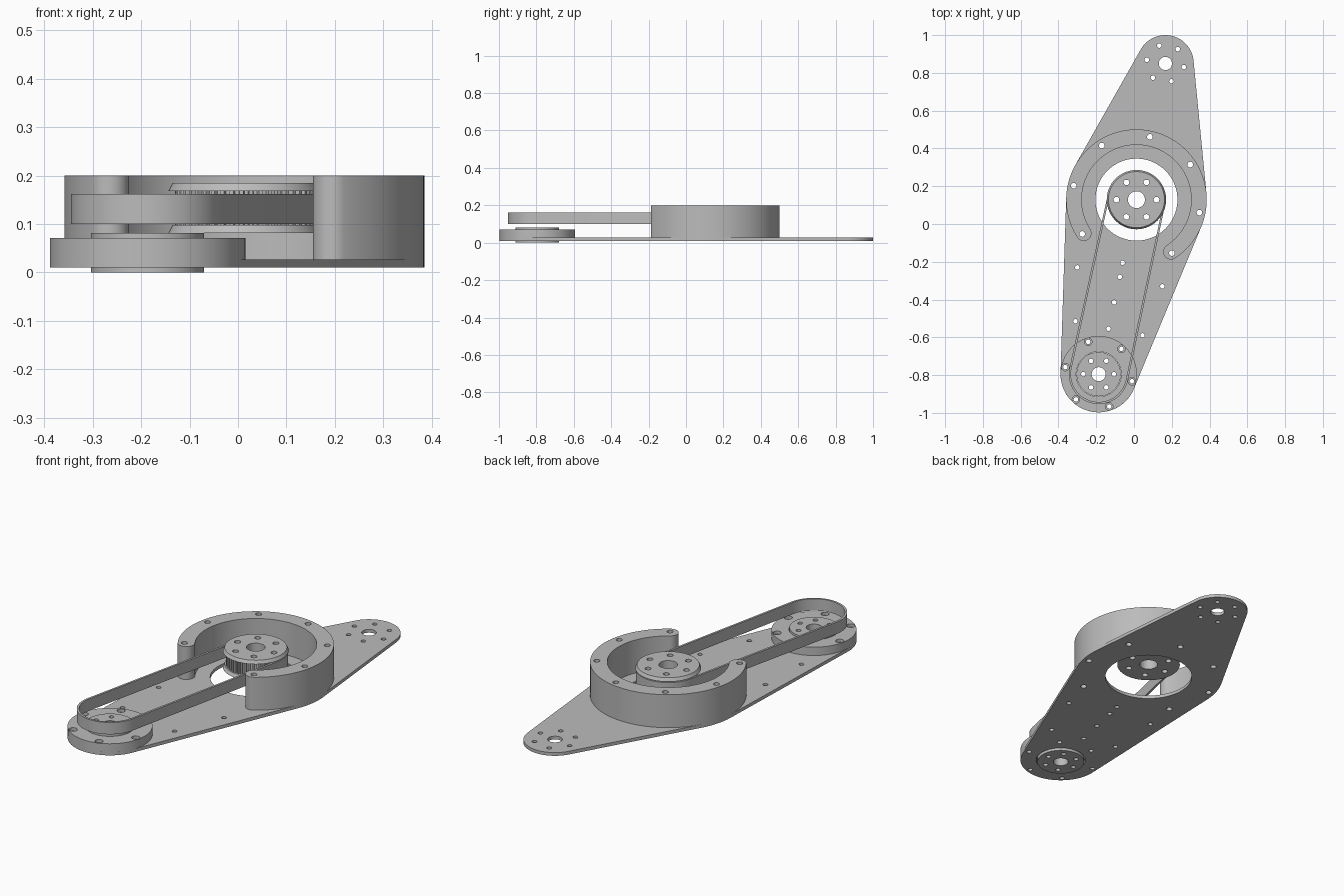
import bpy, bmesh, math
from mathutils.geometry import convex_hull_2d

cube = bpy.data.objects.get("Cube")
if cube:
    bpy.data.objects.remove(cube, do_unlink=True)

grey = bpy.data.materials.new("machined grey")
grey.use_nodes = True
COLOUR = (0.5, 0.5, 0.5, 1)
grey.diffuse_color = COLOUR
grey.node_tree.nodes["Principled BSDF"].inputs["Base Color"].default_value = COLOUR

MAIN = (0.013, 0.129)    # drive pulley axis
HUB = (-0.187, -0.795)   # bearing hub axis
TIP = (0.166, 0.85)      # far mount axis


def arc(centre, radius, start=0, end=360, count=96):
    """Points along an arc; a full turn leaves out the repeated last point."""
    steps = count if abs(end - start) >= 360 else count - 1
    angles = [math.radians(start + (end - start) * i / steps) for i in range(count)]
    return [(centre[0] + radius * math.cos(a), centre[1] + radius * math.sin(a)) for a in angles]


def hole(centre, radius):
    return arc(centre, radius, count=20)


def bolt_circle(centre, radius, start, count, step=60):
    return arc(centre, radius, start, start + step * (count - 1), count) if step * (count - 1) < 360 else []


def hull(*circles):
    points = [p for c, r in circles for p in arc(c, r, count=128)]
    return [points[i] for i in convex_hull_2d(points)]


def plate(name, loops, bottom, top, chamfer=None):
    """Extrude an outline with holes; chamfer = (centre, reach, scale) narrows the top rim."""
    curve = bpy.data.curves.new(name, "CURVE")
    curve.dimensions = "2D"
    curve.fill_mode = "BOTH"
    curve.extrude = (top - bottom) / 2
    for loop in loops:
        spline = curve.splines.new("POLY")
        spline.points.add(len(loop) - 1)
        for point, (x, y) in zip(spline.points, loop):
            point.co = (x, y, 0, 1)
        spline.use_cyclic_u = True
    obj = bpy.data.objects.new(name, curve)
    bpy.context.collection.objects.link(obj)
    bpy.ops.object.select_all(action="DESELECT")
    obj.select_set(True)
    bpy.context.view_layer.objects.active = obj
    bpy.ops.object.convert(target="MESH")
    obj = bpy.context.view_layer.objects.active

    bm = bmesh.new()
    bm.from_mesh(obj.data)
    bmesh.ops.remove_doubles(bm, verts=bm.verts, dist=0.00005)
    bmesh.ops.recalc_face_normals(bm, faces=bm.faces)
    for v in bm.verts:
        if chamfer and v.co.z > 0:
            (cx, cy), reach, scale = chamfer
            if math.hypot(v.co.x - cx, v.co.y - cy) > reach:
                v.co.x = cx + (v.co.x - cx) * scale
                v.co.y = cy + (v.co.y - cy) * scale
        v.co.z += (bottom + top) / 2
    bm.to_mesh(obj.data)
    bm.free()
    obj.data.materials.clear()
    obj.data.materials.append(grey)
    bpy.ops.object.shade_smooth_by_angle(angle=math.radians(30))
    return obj


# Bolt patterns shared by stacked parts
guard_bolts = bolt_circle(MAIN, 0.34, -56.5, 7, 44.8)
hub_bolts = bolt_circle(HUB, 0.18, 48, 6)
tip_bolts = bolt_circle(TIP, 0.1, -11, 6)
spare_holes = [(-0.3, -0.23), (-0.31, -0.515), (-0.06, -0.205), (-0.075, -0.28),
               (-0.105, -0.415), (-0.135, -0.555), (0.15, -0.33), (0.045, -0.59)]

# Base plate
small = [hole(p, 0.012) for p in tip_bolts + spare_holes + hub_bolts]
guard_holes = [hole(p, 0.015) for p in guard_bolts]
plate("base_plate",
      [hull((HUB, 0.202), (MAIN, 0.372), (TIP, 0.15)), arc(MAIN, 0.217),
       arc(HUB, 0.123), arc(TIP, 0.035, count=40)] + small + guard_holes, 0.01, 0.027)

# C-shaped guard wall with rounded ends
START, END = -56.5, 212.5
end_a, end_b = arc(MAIN, 0.331, START, END, 2)
outline = (arc(MAIN, 0.372, START, END)
           + arc(end_b, 0.041, END, END + 180, 24)[1:-1]
           + arc(MAIN, 0.29, END, START)
           + arc(end_a, 0.041, START + 180, START + 360, 24)[1:-1])
plate("guard_wall", [outline] + guard_holes, 0.027, 0.2)

# Bearing housing, with counterbored bolt holes
for name, radius, low, high in (("housing_base", 0.012, 0.027, 0.055),
                                ("housing_top", 0.02, 0.055, 0.071)):
    plate(name, [arc(HUB, 0.202), arc(HUB, 0.119)] + [hole(p, radius) for p in hub_bolts], low, high)

# Bearing disc turning inside the housing
plate("bearing_disc",
      [arc(HUB, 0.117), arc(HUB, 0.037, count=40)]
      + [hole(p, 0.012) for p in bolt_circle(HUB, 0.081, 0, 6)], 0, 0.081)

# Drive pulley: toothed core between two chamfered flanges
bores = [arc(MAIN, 0.045, count=40)] + [hole(p, 0.015) for p in bolt_circle(MAIN, 0.106, 0, 6)]
TEETH = 44
teeth = []
for i in range(TEETH):
    for radius, offset in ((0.133, 0.0), (0.133, 0.4), (0.143, 0.5), (0.143, 0.9)):
        a = math.tau * (i + offset) / TEETH
        teeth.append((MAIN[0] + radius * math.cos(a), MAIN[1] + radius * math.sin(a)))
plate("pulley_teeth", [teeth] + bores, 0.098, 0.168)
for name, low, high in (("lower_flange", 0.081, 0.098), ("upper_flange", 0.168, 0.185)):
    plate(name, [arc(MAIN, 0.157)] + bores, low, high, (MAIN, 0.15, 0.945))

# Drive belt
plate("drive_belt",
      [hull((MAIN, 0.154), (HUB, 0.158)), hull((MAIN, 0.143), (HUB, 0.147))], 0.1, 0.162)
